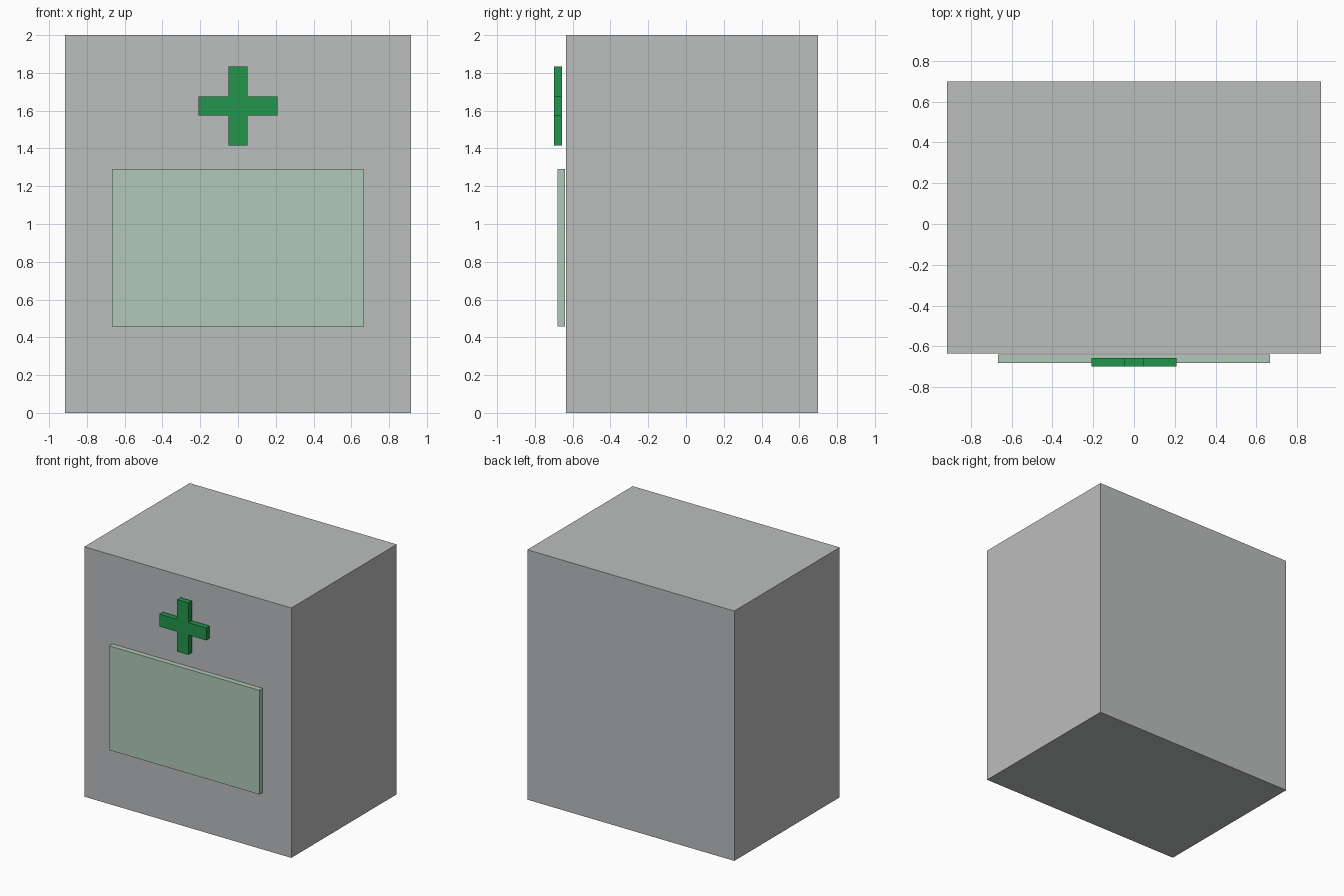
import bpy, bmesh

if "Cube" in bpy.data.objects:
    bpy.data.objects.remove(bpy.data.objects["Cube"])


def srgb(r, g, b):
    lin = [(c / 255 / 12.92) if c < 11 else ((c / 255 + 0.055) / 1.055) ** 2.4 for c in (r, g, b)]
    return (*lin, 1.0)


def material(name, rgb):
    m = bpy.data.materials.new(name)
    m.diffuse_color = srgb(*rgb)
    m.use_nodes = True
    m.node_tree.nodes["Principled BSDF"].inputs["Base Color"].default_value = m.diffuse_color
    return m


def slab(name, outline, y0, y1, mat):
    """Extrude a front-view (x, z) outline from y0 back to y1."""
    bm = bmesh.new()
    face = bm.faces.new([bm.verts.new((x, y0, z)) for x, z in outline])
    ext = bmesh.ops.extrude_face_region(bm, geom=[face])
    for v in ext["geom"]:
        if isinstance(v, bmesh.types.BMVert):
            v.co.y = y1
    bmesh.ops.recalc_face_normals(bm, faces=bm.faces)
    me = bpy.data.meshes.new(name)
    bm.to_mesh(me)
    bm.free()
    me.materials.append(mat)
    ob = bpy.data.objects.new(name, me)
    bpy.context.collection.objects.link(ob)
    return ob


def rect(hw, z0, z1):
    return [(-hw, z0), (hw, z0), (hw, z1), (-hw, z1)]


grey = material("light grey", (188, 189, 190))
pale = material("pale green", (178, 201, 185))
green = material("green", (35, 150, 76))

# Main cabinet block
slab("cabinet_body", rect(0.9167, 0, 2), -0.635, 0.698, grey)

# Front panel, floating slightly off the face
slab("front_panel", rect(0.6667, 0.458, 1.292), -0.681, -0.640, pale)

# Cross sign: one quarter outline turned four times
a, r, zc = 0.05, 0.2083, 1.625
cross, pts = [], [(a, a), (a, r), (-a, r)]
for _ in range(4):
    cross += [(x, z + zc) for x, z in pts]
    pts = [(-z, x) for x, z in pts]
slab("cross_sign", cross, -0.698, -0.656, green)
